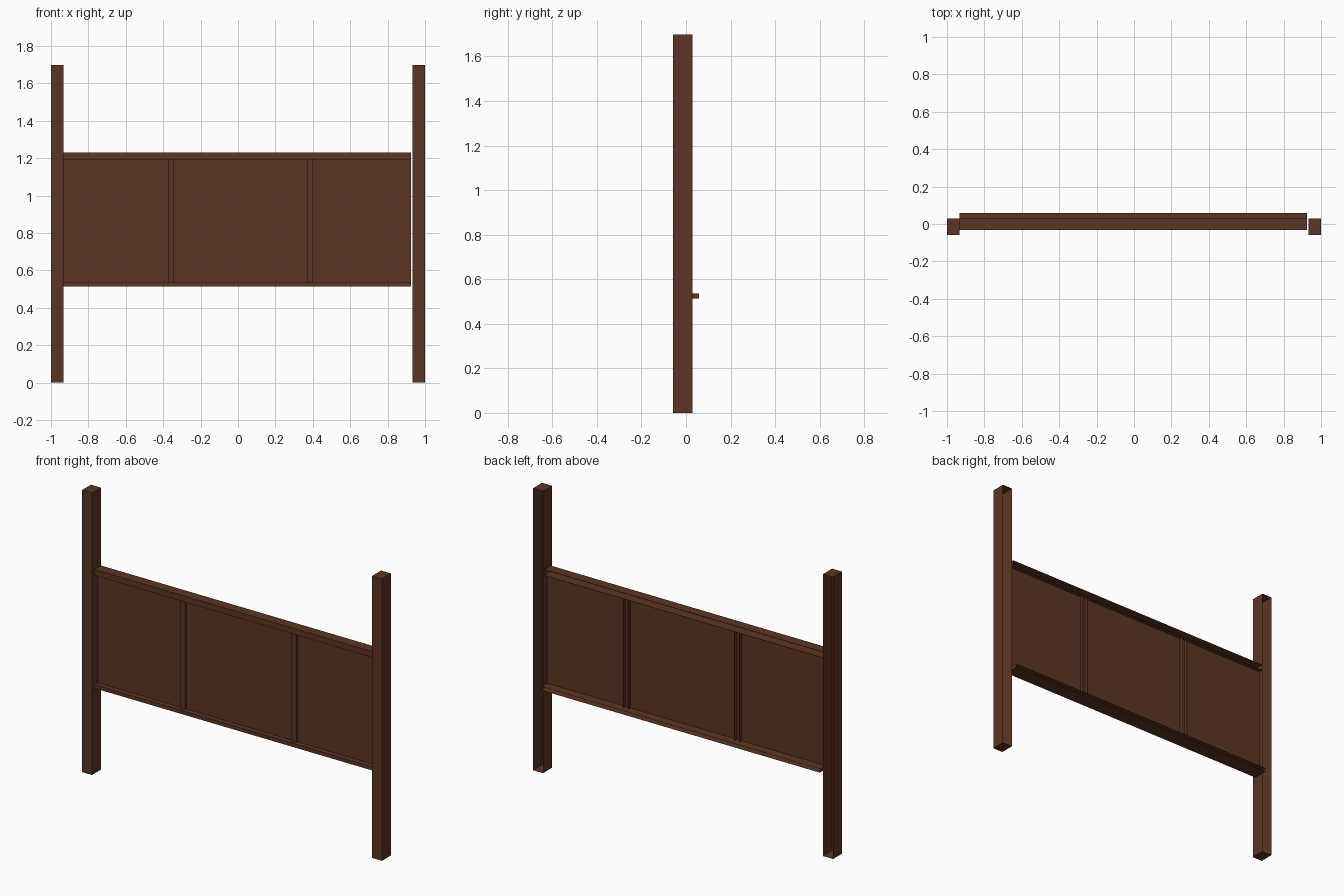
import bpy
import bmesh

cube = bpy.data.objects.get("Cube")
if cube:
    bpy.data.objects.remove(cube, do_unlink=True)

# Single dark wood colour
wood = bpy.data.materials.new("dark_brown_wood")
wood.use_nodes = True
color = (0.107, 0.036, 0.017, 1)
wood.diffuse_color = color
wood.node_tree.nodes["Principled BSDF"].inputs["Base Color"].default_value = color


def board(name, x, y, z, open_back=True):
    """Box spanning the given (min, max) ranges, optionally hollow at the back."""
    bm = bmesh.new()
    bmesh.ops.create_cube(bm, size=1)
    for v in bm.verts:
        for axis, (low, high) in enumerate((x, y, z)):
            v.co[axis] = low if v.co[axis] < 0 else high
    bm.normal_update()
    if open_back:
        back = [f for f in bm.faces if f.normal.y > 0.9]
        bmesh.ops.delete(bm, geom=back, context='FACES_ONLY')
    mesh = bpy.data.meshes.new(name)
    bm.to_mesh(mesh)
    bm.free()
    mesh.materials.append(wood)
    obj = bpy.data.objects.new(name, mesh)
    bpy.context.collection.objects.link(obj)
    return obj


# Tall end posts
post_y, post_z = (-0.0575, 0.0285), (0, 1.698)
board("left_post", (0.933, 1), post_y, post_z)
board("right_post", (-1, -0.933), post_y, post_z)

# Horizontal rails, the lower one reaching further back
span = (-0.932, 0.924)
low_top, high_bottom = 0.535, 1.193
board("top_rail", span, (-0.033, 0.0285), (high_bottom, 1.229))
board("bottom_rail", span, (-0.033, 0.0575), (0.513, low_top))

# Thin panel with two vertical battens
board("panel", span, (-0.003, 0.003), (low_top, high_bottom), open_back=False)
for name, x in (("right_batten", -0.374), ("left_batten", 0.368)):
    board(name, (x, x + 0.032), (-0.015, 0.026), (low_top, high_bottom))
